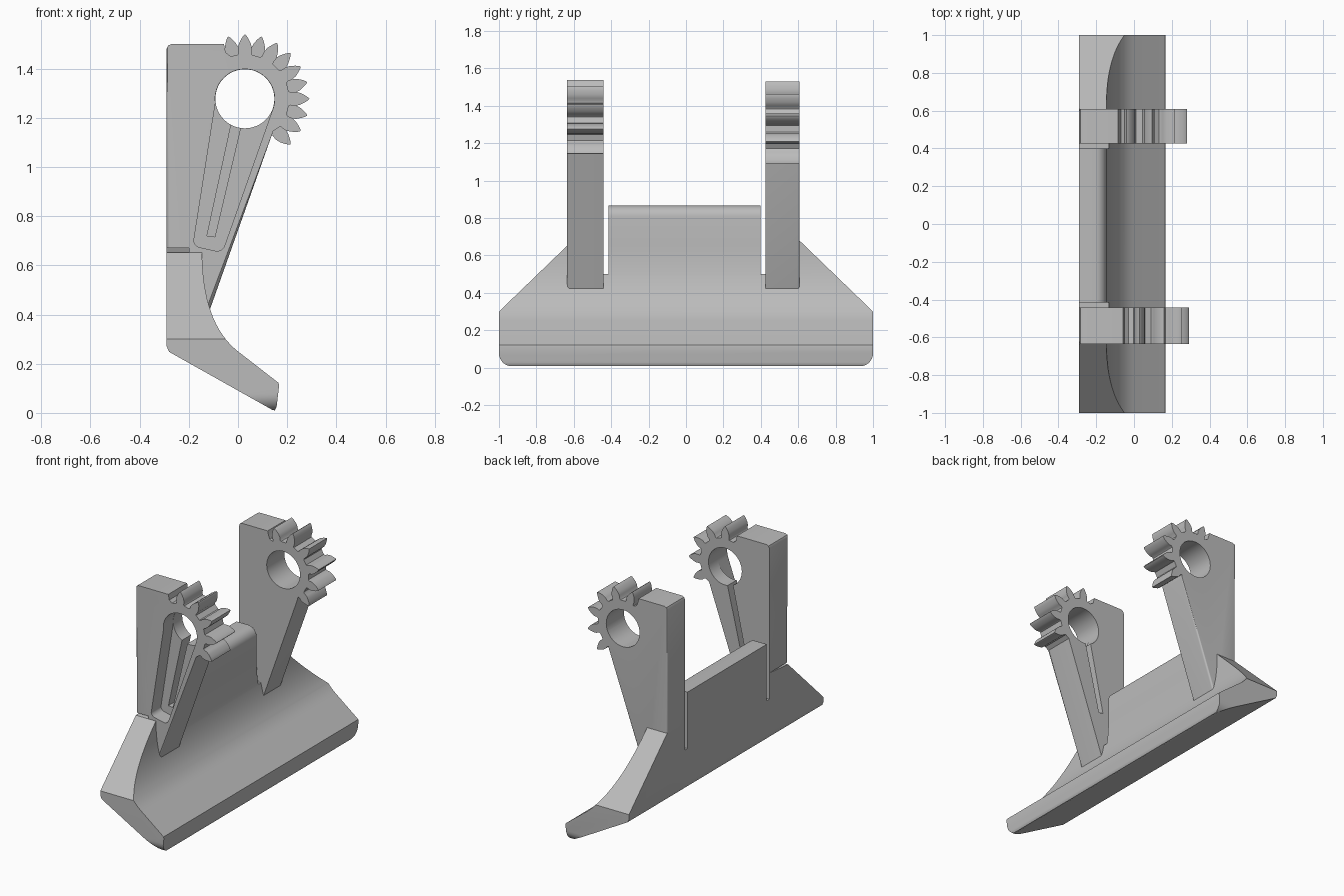
import bpy, bmesh
from math import sin, cos, pi, radians
from mathutils import Vector

cube = bpy.data.objects.get("Cube")
if cube:
    bpy.data.objects.remove(cube)

grey = bpy.data.materials.new("plain_grey")
grey.use_nodes = True
colour = (0.5, 0.5, 0.5, 1)
grey.diffuse_color = colour
grey.node_tree.nodes["Principled BSDF"].inputs["Base Color"].default_value = colour

HUB = Vector((0.028, 1.277))
HOLE = 0.12
BACK = -0.29


def prism(name, outline, axis, low, high, rounded=None, radius=0.0):
    """Extrude a 2D outline along x or y; optionally round chosen edges."""
    place = (lambda p, t: (p[0], t, p[1])) if axis == "y" else (lambda p, t: (t, p[0], p[1]))
    bm = bmesh.new()
    face = bm.faces.new([bm.verts.new(place(p, low)) for p in outline])
    ext = bmesh.ops.extrude_face_region(bm, geom=[face])["geom"]
    shift = Vector(place((0, 0), high - low))
    bmesh.ops.translate(bm, vec=shift, verts=[v for v in ext if isinstance(v, bmesh.types.BMVert)])
    bmesh.ops.recalc_face_normals(bm, faces=bm.faces)
    if rounded:
        edges = [e for e in bm.edges if rounded(*[v.co for v in e.verts])]
        bmesh.ops.bevel(bm, geom=edges, offset=radius, segments=4, profile=0.5, affect="EDGES")
    mesh = bpy.data.meshes.new(name)
    bm.to_mesh(mesh)
    bm.free()
    mesh.materials.append(grey)
    obj = bpy.data.objects.new(name, mesh)
    bpy.context.collection.objects.link(obj)
    return obj


def apply(obj, mod):
    bpy.ops.object.select_all(action="DESELECT")
    bpy.context.view_layer.objects.active = obj
    obj.select_set(True)
    bpy.ops.object.modifier_apply(modifier=mod.name)


def carve(obj, cutter, operation="DIFFERENCE"):
    cutter.hide_render = True
    mod = obj.modifiers.new("carve", "BOOLEAN")
    mod.operation, mod.object, mod.solver = operation, cutter, "EXACT"
    apply(obj, mod)
    bpy.data.objects.remove(cutter)


def smooth(obj):
    bpy.ops.object.select_all(action="DESELECT")
    bpy.context.view_layer.objects.active = obj
    obj.select_set(True)
    bpy.ops.object.shade_smooth_by_angle(angle=radians(35))


def arc(centre, r, start, end, steps):
    return [(centre[0] + r * cos(radians(start + (end - start) * i / steps)),
             centre[1] + r * sin(radians(start + (end - start) * i / steps)))
            for i in range(steps + 1)]


def tooth(angle):
    """Leaf shaped gear tooth, listed anticlockwise."""
    flank = [(0.178, 0.03), (0.186, 0.026), (0.205, 0.0285), (0.225, 0.024),
             (0.245, 0.014), (0.257, 0.006)]
    a = radians(angle)
    out, side = Vector((cos(a), sin(a))), Vector((-sin(a), cos(a)))
    points = [HUB + out * r - side * w for r, w in flank]
    points.append(HUB + out * 0.262)
    points += [HUB + out * r + side * w for r, w in reversed(flank)]
    return points


# Blade body: curved section, trimmed to the end outline
section = [(BACK, 0.27), (-0.28, 0.248), (0.14, 0.012), (0.15, 0.01), (0.157, 0.025),
           (0.167, 0.11), (0.165, 0.122)]
low, mid, top = Vector((0.0, 0.25)), Vector((-0.146, 0.364)), Vector((-0.146, 0.66))
for i in range(17):
    t = i / 16
    section.append(low * (1 - t) ** 2 + mid * 2 * t * (1 - t) + top * t * t)
section += arc((-0.206, 0.807), 0.06, 0, 90, 8) + [(BACK, 0.867)]
body = prism("blade_body", section, "y", -1.1, 1.1)


def end_outline(outer, inner, plate, side):
    """Right half of the end outline, from the bottom up to the centre plate."""
    half = arc((0.93, 0.077), 0.07, -90, 0, 8)
    half += [(1.0, 0.3), (outer, 0.3 + (1 - outer) * 0.965), (inner, 0.67), (inner, 0.5),
             (plate, 0.5), (plate, 0.9)]
    return [(side * y, z) for y, z in half]


outline = end_outline(0.608, 0.426, 0.399, 1) + end_outline(0.635, 0.442, 0.415, -1)[::-1]
carve(body, prism("end_trim", outline, "x", -0.5, 0.5), "INTERSECT")
smooth(body)


def strut_edge(y, back_only=False):
    def test(a, b):
        upright = abs(a.z - b.z) > 0.5 and abs(a.y - b.y) < 0.001
        return upright and abs(a.y - y) < 0.001 and (a.x > -0.25 or b.x > -0.25) != back_only
    return test


def arm(name, y0, y1, teeth, corner, foot, rounded, radius):
    """Upright with a sloping strut and part of a gear around the hole."""
    points = [(-0.2, 0.36), (-0.125, 0.39), foot]
    for angle in teeth:
        points += tooth(angle)
    points += corner
    points += [(-0.27, 1.5), (-0.284, 1.494), (BACK, 1.48), (BACK, 0.67), (-0.2, 0.67)]
    obj = prism(name, points, "y", y0, y1, rounded, radius)
    carve(obj, prism("hole_cutter", arc(HUB, HOLE, 0, 352.5, 47), "y", -1, 1))
    return obj


def any_edge(*tests):
    return lambda a, b: any(t(a, b) for t in tests)


front_arm = arm("front_arm", -0.635, -0.442, range(-30, 91, 30),
                [(-0.03, 1.45), (-0.05, 1.465), (-0.057, 1.5)], (0.143, 1.145),
                any_edge(strut_edge(-0.635), strut_edge(-0.635, True)), 0.015)
rear_arm = arm("rear_arm", 0.426, 0.608, range(-45, 106, 30),
               [(-0.07, 1.45), (-0.078, 1.47), (-0.085, 1.5)], (0.13, 1.112),
               any_edge(strut_edge(0.608), strut_edge(0.608, True)), 0.012)

# Tapered pocket on the outside of the front arm, with a slot through its floor
pocket = arc(HUB, HOLE + 0.001, -18, 188, 32)
pocket += arc((-0.148, 0.704), 0.032, 188, 255, 5) + arc((-0.085, 0.69), 0.032, 262, 342, 6)
carve(front_arm, prism("pocket_cutter", pocket, "y", -0.7, -0.535))
slot = [(-0.126, 0.72), (-0.094, 0.716), (0.02, 1.2), (-0.022, 1.2)]
carve(front_arm, prism("slot_cutter", slot, "y", -0.7, -0.4))

for part in (front_arm, rear_arm):
    smooth(part)
